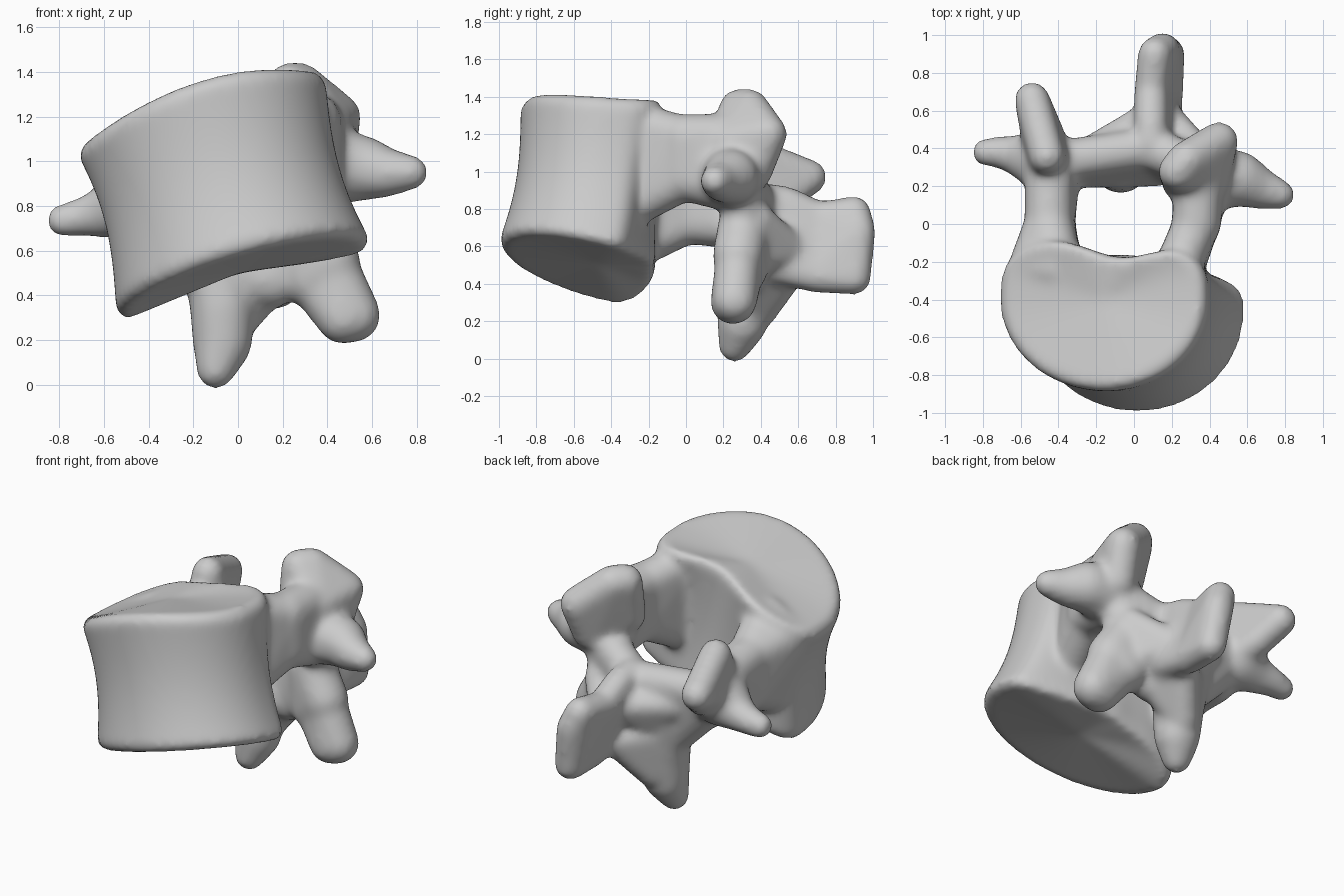
import bpy, bmesh, math
from mathutils import Vector

cube = bpy.data.objects.get("Cube")
if cube:
    bpy.data.objects.remove(cube, do_unlink=True)

bm = bmesh.new()

# Unit sphere points, used as the rounded ends of every bony part
ball = bmesh.new()
bmesh.ops.create_icosphere(ball, subdivisions=3, radius=1)
BALL = [vert.co.copy() for vert in ball.verts]
ball.free()
SWELL = .0025  # offsets the shrinkage of the softening


def ball_verts(centre, radius):
    radius = math.sqrt(radius ** 2 + SWELL)
    return [bm.verts.new(Vector(centre) + point * radius) for point in BALL]


def wrap(verts):
    """Close a convex skin around the given vertices."""
    bmesh.ops.convex_hull(bm, input=verts)
    loose = [vert for vert in verts if vert.is_valid and not vert.link_faces]
    bmesh.ops.delete(bm, geom=loose, context='VERTS')


def slab(radius, *centres):
    """Rounded solid with one edge radius."""
    wrap([vert for centre in centres for vert in ball_verts(centre, radius)])


def horn(start, start_radius, *steps):
    """Tapering limb; each step gives the next centre and its radius."""
    for end, end_radius in steps:
        wrap(ball_verts(start, start_radius) + ball_verts(end, end_radius))
        start, start_radius = end, end_radius


def lerp(low, high, factor):
    return low + (high - low) * factor


# Main body: kidney-shaped rings lofted between two tilted end plates
def outline(centre_x, centre_y, width, front, notch, skew, angle, scale):
    side, depth = math.cos(angle), math.sin(angle)
    x = centre_x + width * scale * side
    if depth < 0:
        return x, centre_y + front * scale * depth
    dent = notch * math.exp(-((x + .08) / .26) ** 2)
    back = .37 * depth ** .6 - (dent + skew * max(0, x)) * depth
    return x, centre_y + scale * back


def body_point(level, scale, angle):
    bottom = outline(.03, -.47, .575, .54, .06, .35, angle, scale)
    top = outline(-.17, -.4, .56, .485, .14, 0, angle, scale)
    x, y = lerp(bottom[0], top[0], level), lerp(bottom[1], top[1], level)
    low = .46 + .28 * x - .25 * (y + .5) + 2 * max(0, y + .42) ** 2
    high = 1.33 + .33 * (x + .2) - .36 * (x + .2) ** 2 - .06 * (y + .45)
    return x, y, lerp(low, high, level)


SIDES, LEVELS = 64, 20
wall = [(i / LEVELS, 1 - .08 * math.sin(math.pi * i / LEVELS)) for i in range(1, LEVELS)]
profile = [(.05, .02), (0, .93), *wall, (1, .93), (.96, .02)]
rings = [[bm.verts.new(body_point(level, scale, math.tau * i / SIDES)) for i in range(SIDES)]
         for level, scale in profile]
for lower, upper in zip(rings, rings[1:]):
    for i in range(SIDES):
        j = (i + 1) % SIDES
        bm.faces.new((lower[i], lower[j], upper[j], upper[i]))
bm.faces.new(rings[0][::-1])
bm.faces.new(rings[-1])

# Pedicles flaring out of the body into the arch
left_neck = (.33, 0, 1.18), (.33, 0, .97)
slab(.11, (.22, -.25, 1.24), (.24, -.27, .83), *left_neck)
slab(.12, *left_neck, (.34, .18, 1.18), (.36, .2, .92))
right_neck = (-.45, 0, .95), (-.44, 0, .74)
slab(.12, (-.54, -.24, 1), (-.4, -.24, 1.08), (-.4, -.25, .62), *right_neck)
slab(.12, *right_neck, (-.45, .22, .92), (-.42, .22, .72))

# Upper joint plates
slab(.09, (.23, .28, 1.34), (.28, .34, 1.34), (.45, .44, 1.2), (.25, .22, 1.1),
     (.42, .36, 1), (.4, .22, 1.16), (.36, .27, .95))
slab(.08, (-.46, .36, 1.09), (-.54, .66, .97), (-.48, .3, .85), (-.42, .36, .8),
     (-.48, .52, .87))

# Side processes
horn((.38, .24, .98), .17, ((.55, .24, .97), .14), ((.66, .19, .95), .1), ((.775, .155, .95), .06))
horn((-.48, .34, .82), .16, ((-.6, .36, .77), .1), ((-.7, .38, .75), .07), ((-.785, .38, .735), .055))

# Laminae closing the arch, leaning forward at their lower edge
slab(.1, (.36, .3, .95), (.33, .3, .65), (.1, .39, .81), (.15, .32, .45))
slab(.1, (-.42, .33, .83), (-.36, .3, .7), (-.16, .31, .5), (.07, .4, .81), (.12, .31, .46))

# Lower joint processes
left_hip = (.33, .3, .48), (.41, .28, .55)
slab(.13, (.3, .31, .72), *left_hip)
slab(.11, *left_hip, (.47, .25, .3), (.52, .26, .31))
horn((-.1, .34, .6), .14, ((-.07, .31, .35), .14), ((-.07, .3, .19), .125), ((-.1, .26, .065), .07))

# Webs bracing the arch against the spine blade
slab(.08, (-.04, .39, .25), (-.08, .39, .5), (.1, .55, .47), (.13, .34, .44))
slab(.07, (-.2, .4, .72), (-.05, .44, .6), (.09, .57, .7))
slab(.07, (.34, .38, .75), (.28, .4, .55), (.17, .57, .58))

# Rear spine blade
middle = (.09, .71, .75), (.17, .7, .44)
slab(.075, (.09, .43, .85), (.09, .54, .83), (.17, .43, .5), *middle)
slab(.075, *middle, (.11, .9, .78), (.15, .925, .68), (.18, .9, .43))

bmesh.ops.recalc_face_normals(bm, faces=bm.faces)
mesh = bpy.data.meshes.new("vertebra_parts")
bm.to_mesh(mesh)
bm.free()
bone = bpy.data.objects.new("vertebra", mesh)
bpy.context.scene.collection.objects.link(bone)

# Fuse the parts into one smooth skin
remesh = bone.modifiers.new("fuse", 'REMESH')
remesh.mode = 'VOXEL'
remesh.voxel_size = .02
remesh.use_smooth_shade = True
soften = bone.modifiers.new("soften", 'SMOOTH')
soften.factor = .5
soften.iterations = 16

# Grey bone colour
grey = bpy.data.materials.new("bone_grey")
grey.use_nodes = True
colour = (.6, .6, .6, 1)
grey.diffuse_color = colour
grey.node_tree.nodes["Principled BSDF"].inputs["Base Color"].default_value = colour
mesh.materials.append(grey)
